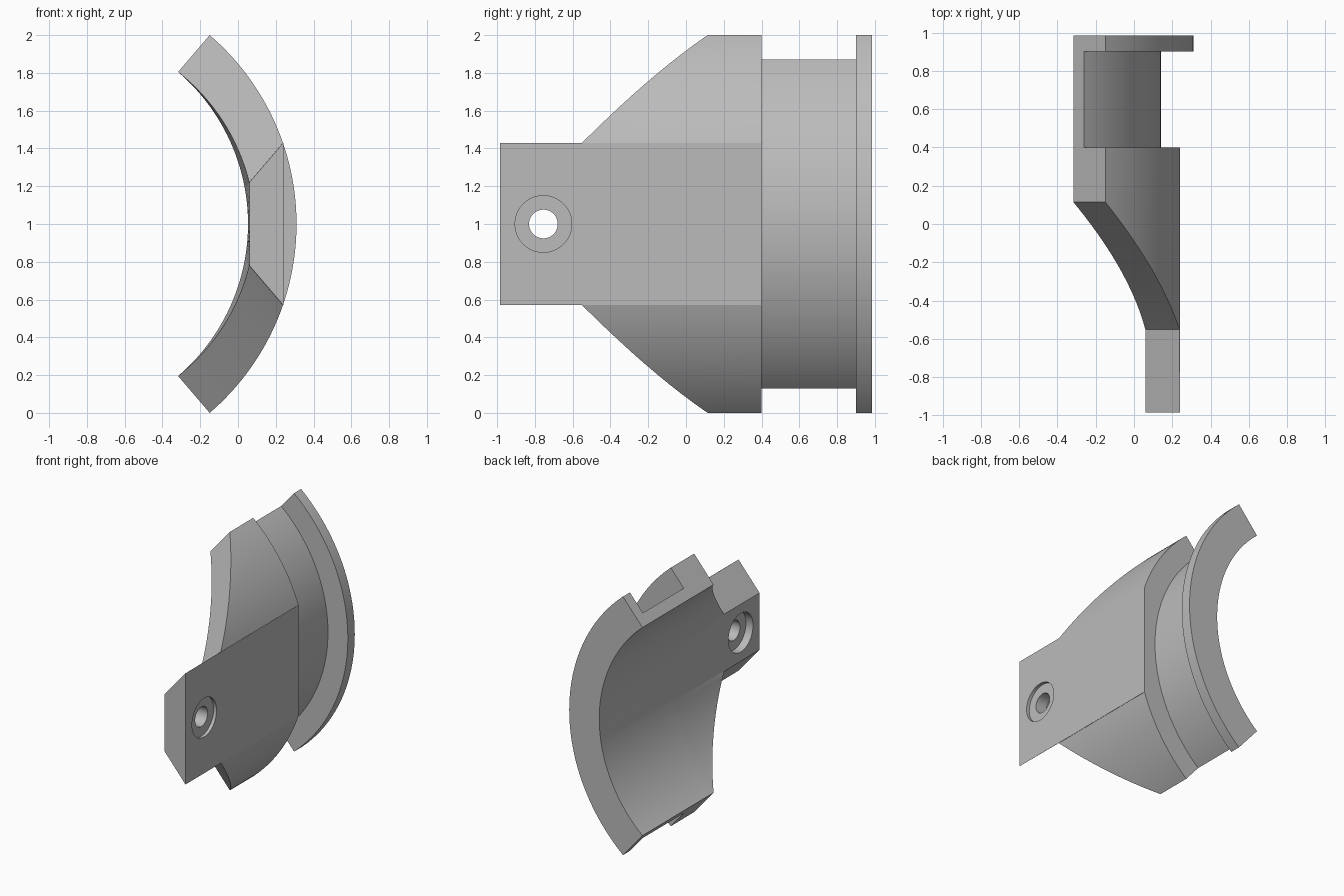
import bpy, bmesh, math
from mathutils import Vector

cube = bpy.data.objects.get("Cube")
if cube:
    bpy.data.objects.remove(cube, do_unlink=True)

# Shared dimensions: arc centre, radii and stations along y
CX, CZ = -1.007, 1.0
R_OUT, R_GROOVE, R_BORE, R_FLARE = 1.317, 1.147, 1.06, 1.089
FLAT_OUT, FLAT_IN, HALF_TAB = 0.24, 0.06, 0.43
END = math.asin(1 / R_OUT)
EDGE = math.asin(HALF_TAB / R_OUT)
FRONT, NECK, CUT_END, SHOULDER, LIP, BACK = -0.985, -0.55, 0.115, 0.4, 0.9, 0.985

grey = bpy.data.materials.new("plain grey")
grey.use_nodes = True
grey.diffuse_color = (0.5, 0.5, 0.5, 1)
grey.node_tree.nodes["Principled BSDF"].inputs["Base Color"].default_value = grey.diffuse_color


def hit(p, d, r):
    """Point where the line p + t*d leaves a circle about the arc centre."""
    b = p.dot(d)
    return p + d * (-b + math.sqrt(b * b - p.dot(p) + r * r))


def column(theta, in_tab):
    """Closed section of the shell along one line through its thickness."""
    if in_tab:
        z = HALF_TAB * theta / EDGE
        outer = Vector((FLAT_OUT - CX, z))
        lean = END * theta / EDGE
        front, neck = FRONT, NECK
    else:
        outer = Vector((math.cos(theta), math.sin(theta))) * R_OUT
        lean = math.copysign(END, theta)
        neck = NECK + (CUT_END - NECK) * (abs(theta) - EDGE) / (END - EDGE)
        front = neck
    d = Vector((math.cos(lean), math.sin(lean)))

    def inner(y):
        w = min(1, max(0, (CUT_END - y) / (CUT_END - NECK)))
        bore = hit(outer, d, R_BORE)
        if in_tab:
            flared = outer - d * ((FLAT_OUT - FLAT_IN) / d.x)
        else:
            flared = hit(outer, d, R_FLARE)
        return bore.lerp(flared, w)

    rim, groove = hit(outer, d, R_OUT), hit(outer, d, R_GROOVE)
    pts = [(front, outer), (neck, outer), (SHOULDER, outer), (SHOULDER, groove),
           (LIP, groove), (LIP, rim), (BACK, rim), (BACK, inner(BACK))]
    rows = 8
    for k in range(rows, -1, -1):
        y = neck + (CUT_END - neck) * k / rows
        pts.append((y, inner(y)))
    pts.append((front, inner(front)))
    return [Vector((CX + p.x, y, CZ + p.y)) for y, p in pts]


# Curved shell with groove, rear flange and flat mounting tab
def span(a, b, n):
    return [a + (b - a) * i / n for i in range(n + 1)]


columns = [column(t, False) for t in span(-END, -EDGE, 20)]
columns += [column(t, True) for t in span(-EDGE, EDGE, 20)]
columns += [column(t, False) for t in span(EDGE, END, 20)]

bm = bmesh.new()
loops = [[bm.verts.new(p) for p in c] for c in columns]
for a, b in zip(loops, loops[1:]):
    for i in range(len(a)):
        j = (i + 1) % len(a)
        bm.faces.new((a[i], a[j], b[j], b[i]))
bm.faces.new(loops[0])
bm.faces.new(loops[-1])
bmesh.ops.remove_doubles(bm, verts=bm.verts, dist=0.0002)
bmesh.ops.recalc_face_normals(bm, faces=bm.faces)
mesh = bpy.data.meshes.new("curved_bracket")
bm.to_mesh(mesh)
bm.free()
mesh.materials.append(grey)
bracket = bpy.data.objects.new("curved_bracket", mesh)
bpy.context.collection.objects.link(bracket)

# Bolt hole, counterbored on both faces of the tab
def drill(name, radius, x0, x1):
    bpy.ops.mesh.primitive_cylinder_add(
        vertices=48, radius=radius, depth=x1 - x0,
        location=((x0 + x1) / 2, -0.755, CZ), rotation=(0, math.pi / 2, 0))
    cutter = bpy.context.object
    cutter.name = name
    cutter.hide_render = True
    cutter.data.materials.append(grey)
    mod = bracket.modifiers.new(name, 'BOOLEAN')
    mod.operation, mod.solver, mod.object = 'DIFFERENCE', 'EXACT', cutter
    bpy.context.view_layer.objects.active = bracket
    bpy.ops.object.modifier_apply(modifier=mod.name)
    bpy.data.objects.remove(cutter, do_unlink=True)


drill("bolt_hole", 0.076, -0.1, 0.4)
drill("outer_counterbore", 0.15, FLAT_OUT - 0.025, 0.4)
drill("inner_counterbore", 0.15, -0.1, FLAT_IN + 0.06)

bpy.ops.object.select_all(action='DESELECT')
bracket.select_set(True)
bpy.context.view_layer.objects.active = bracket
bpy.ops.object.shade_smooth_by_angle(angle=math.radians(15))
